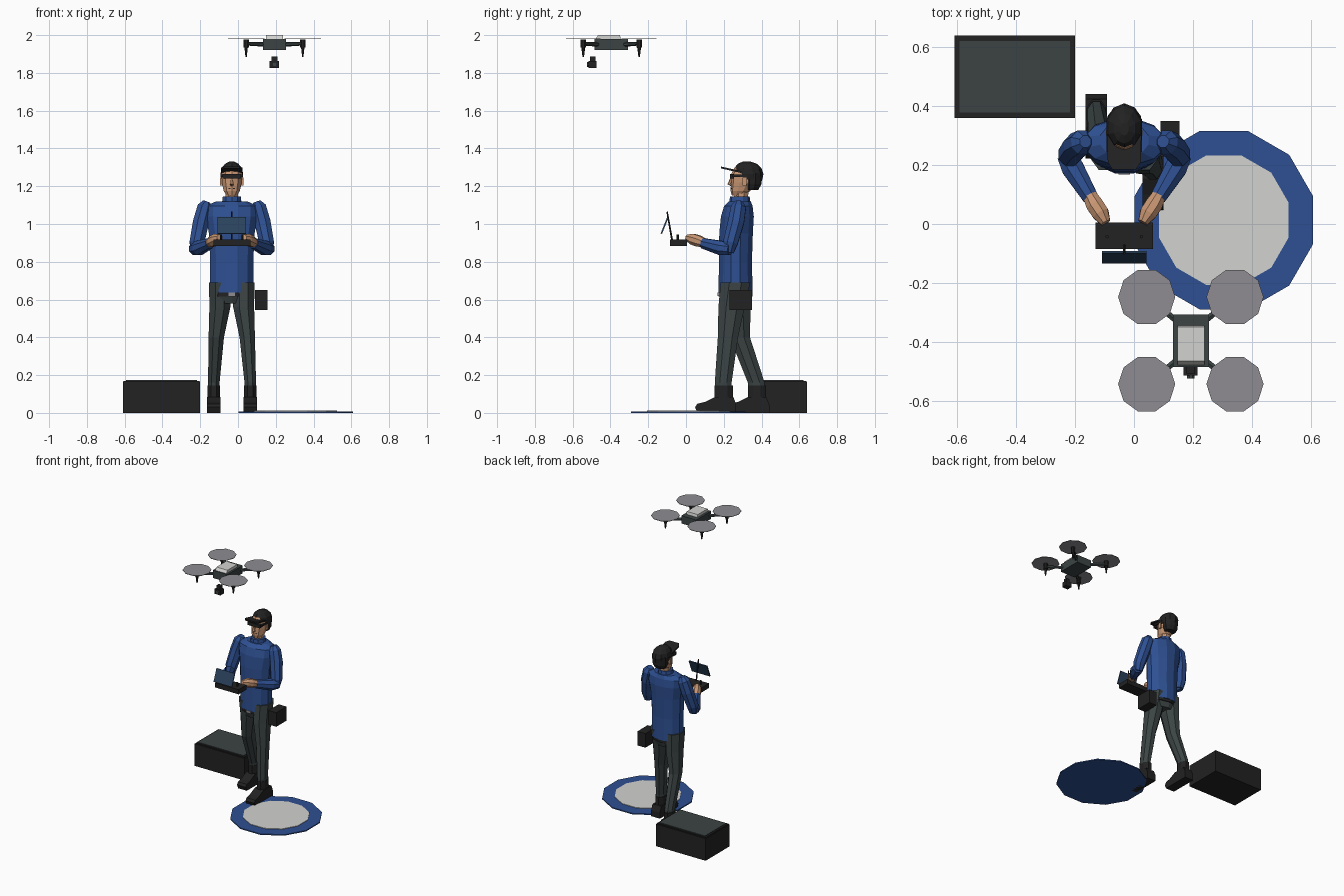
import bpy, bmesh, math
from mathutils import Vector, Matrix


def material(name, r, g, b):
    m = bpy.data.materials.new(name)
    m.diffuse_color = [((c / 255 + 0.055) / 1.055) ** 2.4 for c in (r, g, b)] + [1]
    return m


BLACK = material("black", 34, 34, 35)
CHARCOAL = material("charcoal", 60, 68, 68)
BLUE = material("shirt blue", 46, 80, 146)
SKIN = material("skin", 200, 150, 115)
WHITE = material("off white", 210, 210, 208)
GREY = material("rotor grey", 142, 140, 145)
SCREEN = material("screen blue", 42, 66, 92)
CX = -0.033  # centre line of the person


def finish(name, bm, mat):
    bmesh.ops.recalc_face_normals(bm, faces=bm.faces)
    me = bpy.data.meshes.new(name)
    bm.to_mesh(me)
    bm.free()
    me.materials.append(mat)
    ob = bpy.data.objects.new(name, me)
    bpy.context.collection.objects.link(ob)
    return ob


def skin_rings(name, rings, mat):
    bm = bmesh.new()
    vs = [[bm.verts.new(p) for p in r] for r in rings]
    n = len(vs[0])
    for a, b in zip(vs, vs[1:]):
        for i in range(n):
            bm.faces.new((a[i], a[(i + 1) % n], b[(i + 1) % n], b[i]))
    bm.faces.new(vs[0])
    bm.faces.new(vs[-1])
    return finish(name, bm, mat)


def loft(name, secs, mat, n=10):
    """Stack of level ellipses: x, y, z, half width, half depth."""
    rings = []
    for x, y, z, a, b in secs:
        t = [2 * math.pi * (i + 0.5) / n for i in range(n)]
        rings.append([(x + a * math.cos(k), y + b * math.sin(k), z) for k in t])
    return skin_rings(name, rings, mat)


def tube(name, pts, mat, n=8, flat=1.0):
    """Round limb through points x, y, z, radius."""
    P = [Vector(p[:3]) for p in pts]
    rings = []
    for i, p in enumerate(P):
        d = (P[min(i + 1, len(P) - 1)] - P[max(i - 1, 0)]).normalized()
        ref = Vector((0, 1, 0)) if abs(d.z) > 0.8 else Vector((0, 0, 1))
        u = d.cross(ref).normalized()
        v = u.cross(d)
        ring = []
        for k in range(n):
            t = 2 * math.pi * (k + 0.5) / n
            ring.append(p + pts[i][3] * (u * math.cos(t) + v * flat * math.sin(t)))
        rings.append(ring)
    return skin_rings(name, rings, mat)


def box(name, x, y, z, mat, rot=None):
    bm = bmesh.new()
    bmesh.ops.create_cube(bm, size=1)
    c = Vector([(a[0] + a[1]) / 2 for a in (x, y, z)])
    size = [abs(a[1] - a[0]) for a in (x, y, z)]
    m = Matrix.Translation(c) @ (Matrix.Rotation(rot, 4, 'X') if rot else Matrix())
    bm.transform(m @ Matrix.Diagonal((*size, 1)))
    return finish(name, bm, mat)


def extrude_x(name, prof, x0, x1, mat):
    return skin_rings(name, [[(x, y, z) for y, z in prof] for x in (x0, x1)], mat)


# Equipment case with inset lid panel
box("case", (-0.61, -0.2), (0.36, 0.64), (0, 0.165), BLACK)
box("case_lid", (-0.605, -0.205), (0.365, 0.635), (0.165, 0.17), BLACK)
box("case_lid_panel", (-0.592, -0.218), (0.378, 0.622), (0.169, 0.174), CHARCOAL)

# Landing pad
loft("landing_pad", [(0.305, 0.013, z, 0.314, 0.314) for z in (0, 0.008)], BLUE, 12)
loft("pad_centre", [(0.305, 0.013, z, 0.228, 0.228) for z in (0.006, 0.012)], WHITE, 12)

# Legs, boots and shoes; the right foot steps forward
for side, hx, kx, ax, ky, ay in (("left", -0.096, -0.115, -0.128, 0.285, 0.375),
                                 ("right", 0.03, 0.049, 0.065, 0.222, 0.2)):
    loft(side + "_trouser_leg", [
        (ax, ay, 0.1, 0.03, 0.046), (ax, ay - 0.003, 0.16, 0.033, 0.048),
        (kx, ky, 0.40, 0.044, 0.058), (hx, (ky + 0.26) / 2, 0.56, 0.06, 0.075),
        (hx, 0.262, 0.69, 0.062, 0.085)], CHARCOAL, 8)
    loft(side + "_boot", [(ax, ay, 0.04, 0.036, 0.052), (ax, ay, 0.1, 0.036, 0.052),
                          (ax, ay, 0.145, 0.036, 0.052)], BLACK, 8)
    shoe = [(0.066, 0.0), (0.066, 0.045), (0.05, 0.085), (-0.045, 0.085),
            (-0.1, 0.058), (-0.14, 0.048), (-0.152, 0.03), (-0.14, 0.0)]
    extrude_x(side + "_shoe", [(ay + y, z) for y, z in shoe], ax - 0.036, ax + 0.036, BLACK)
loft("trouser_hips", [(CX, 0.262, 0.58, 0.085, 0.07), (CX, 0.262, 0.62, 0.122, 0.084),
                      (CX, 0.262, 0.69, 0.126, 0.086)], CHARCOAL, 10)

# Belt, buckle and pouch
loft("belt", [(CX, 0.262, z, 0.12, 0.09) for z in (0.617, 0.645)], BLACK, 10)
box("buckle", (CX - 0.02, CX + 0.02), (0.168, 0.178), (0.62, 0.637), GREY)
box("hip_pouch", (0.09, 0.155), (0.23, 0.35), (0.545, 0.65), BLACK)

# Shirt body and collar
loft("shirt", [(CX, 0.262, 0.637, 0.118, 0.094), (CX, 0.262, 0.8, 0.118, 0.09),
               (CX, 0.265, 0.95, 0.125, 0.092), (CX, 0.272, 1.04, 0.142, 0.09),
               (CX, 0.277, 1.095, 0.142, 0.078), (CX, 0.285, 1.12, 0.085, 0.06)], BLUE, 12)
loft("collar", [(CX, 0.285, 1.1, 0.056, 0.058), (CX, 0.285, 1.145, 0.05, 0.052)], BLUE, 10)

# Arms and hands
for side, s in (("left", -1), ("right", 1)):
    tube(side + "_upper_sleeve", [
        (CX + s * 0.132, 0.28, 1.118, 0.022), (CX + s * 0.142, 0.278, 1.09, 0.043),
        (CX + s * 0.163, 0.265, 1.01, 0.046), (CX + s * 0.185, 0.235, 0.90, 0.042),
        (CX + s * 0.185, 0.225, 0.85, 0.03)], BLUE)
    tube(side + "_forearm_sleeve", [
        (CX + s * 0.198, 0.235, 0.868, 0.034), (CX + s * 0.175, 0.19, 0.872, 0.041),
        (CX + s * 0.115, 0.09, 0.898, 0.029)], BLUE)
    tube(side + "_hand", [
        (CX + s * 0.122, 0.105, 0.897, 0.024), (CX + s * 0.1, 0.065, 0.91, 0.032),
        (CX + s * 0.08, 0.035, 0.92, 0.031), (CX + s * 0.063, 0.005, 0.928, 0.018)], SKIN)
    tube(side + "_thumb", [(CX + s * 0.085, 0.05, 0.93, 0.014),
                           (CX + s * 0.07, 0.005, 0.932, 0.01)], SKIN, 6)

# Head
loft("neck", [(CX, 0.29, 1.11, 0.037, 0.04), (CX, 0.295, 1.2, 0.037, 0.04)], SKIN, 8)
loft("head", [(CX, 0.275, 1.15, 0.028, 0.032), (CX, 0.288, 1.175, 0.045, 0.052),
              (CX, 0.305, 1.22, 0.055, 0.067), (CX, 0.312, 1.265, 0.057, 0.072),
              (CX, 0.315, 1.3, 0.045, 0.058)], SKIN, 10)
tube("nose", [(CX, 0.242, 1.245, 0.006), (CX, 0.23, 1.212, 0.011), (CX, 0.245, 1.205, 0.008)], SKIN, 6)
box("mouth", (CX - 0.018, CX + 0.018), (0.239, 0.248), (1.186, 1.19), BLACK)
box("sunglasses", (CX - 0.05, CX + 0.05), (0.233, 0.255), (1.24, 1.264), BLACK)
for s in (-1, 1):
    box("glasses_arm", (CX + s * 0.049, CX + s * 0.06), (0.245, 0.33), (1.25, 1.262), BLACK)
    box("ear", (CX + s * 0.05, CX + s * 0.062), (0.3, 0.32), (1.205, 1.245), SKIN)

# Hair and cap
loft("hair", [(CX, 0.348, 1.18, 0.042, 0.034), (CX, 0.352, 1.21, 0.056, 0.047),
              (CX, 0.35, 1.27, 0.059, 0.056)], BLACK, 10)
loft("cap_crown", [(CX, 0.332, 1.235, 0.058, 0.072), (CX, 0.33, 1.265, 0.063, 0.08),
                   (CX, 0.328, 1.295, 0.057, 0.072), (CX, 0.325, 1.318, 0.038, 0.052),
                   (CX, 0.322, 1.33, 0.015, 0.022)], BLACK, 10)
brim = [(-0.058, 0.3), (-0.056, 0.21), (-0.04, 0.185), (0.04, 0.185), (0.056, 0.21), (0.058, 0.3)]
skin_rings("cap_brim", [[(CX + x, y, 1.268 + (0.3 - y) * 0.23 + dz) for x, y in brim]
                        for dz in (0, 0.01)], BLACK)

# Remote controller with sticks, mast and monitor
box("controller", (-0.13, 0.065), (-0.085, 0.005), (0.883, 0.918), BLACK)
for s in (-1, 1):
    tube("control_stick", [(CX + s * 0.058, -0.043, 0.91, 0.006),
                           (CX + s * 0.058, -0.043, 0.945, 0.006)], BLACK, 6)
tube("monitor_mast", [(CX, -0.073, 0.91, 0.005), (CX, -0.1, 1.065, 0.004)], BLACK, 6)
box("monitor", (-0.108, 0.042), (-0.117, -0.109), (0.945, 1.04), SCREEN, -0.38)

# Drone body and sloped top shell
DX, DY = 0.193, -0.396
box("drone_body", (0.132, 0.254), (-0.485, -0.308), (1.922, 1.98), CHARCOAL)
extrude_x("drone_top_shell", [(-0.48, 1.978), (-0.345, 1.978), (-0.35, 2.0), (-0.465, 2.0)],
          0.148, 0.239, WHITE)

# Drone arms, motors, legs and rotors
for sx in (-1, 1):
    for sy in (-1, 1):
        x, y = DX + sx * 0.15, DY + sy * 0.148
        tube("drone_arm", [(DX + sx * 0.045, DY + sy * 0.065, 1.95, 0.012),
                           (x, y, 1.955, 0.01)], CHARCOAL, 6)
        loft("motor", [(x, y, 1.935, 0.016, 0.016), (x, y, 1.978, 0.016, 0.016)], BLACK, 8)
        loft("landing_leg", [(x, y, 1.885, 0.004, 0.004), (x, y, 1.94, 0.011, 0.011)], BLACK, 6)
        rotor = [(x + 0.097 * math.cos(k * math.pi / 5), y + 0.097 * math.sin(k * math.pi / 5))
                 for k in range(10)]
        skin_rings("rotor_disc", [[(a, b, z) for a, b in rotor] for z in (1.979, 1.982)], GREY)

# Gimbal camera
box("gimbal_mount", (0.178, 0.208), (-0.508, -0.48), (1.855, 1.888), BLACK)
box("gimbal_camera", (0.168, 0.216), (-0.515, -0.475), (1.825, 1.862), BLACK)
tube("camera_lens", [(DX, -0.51, 1.845, 0.014), (DX, -0.525, 1.845, 0.014)], CHARCOAL, 8)
